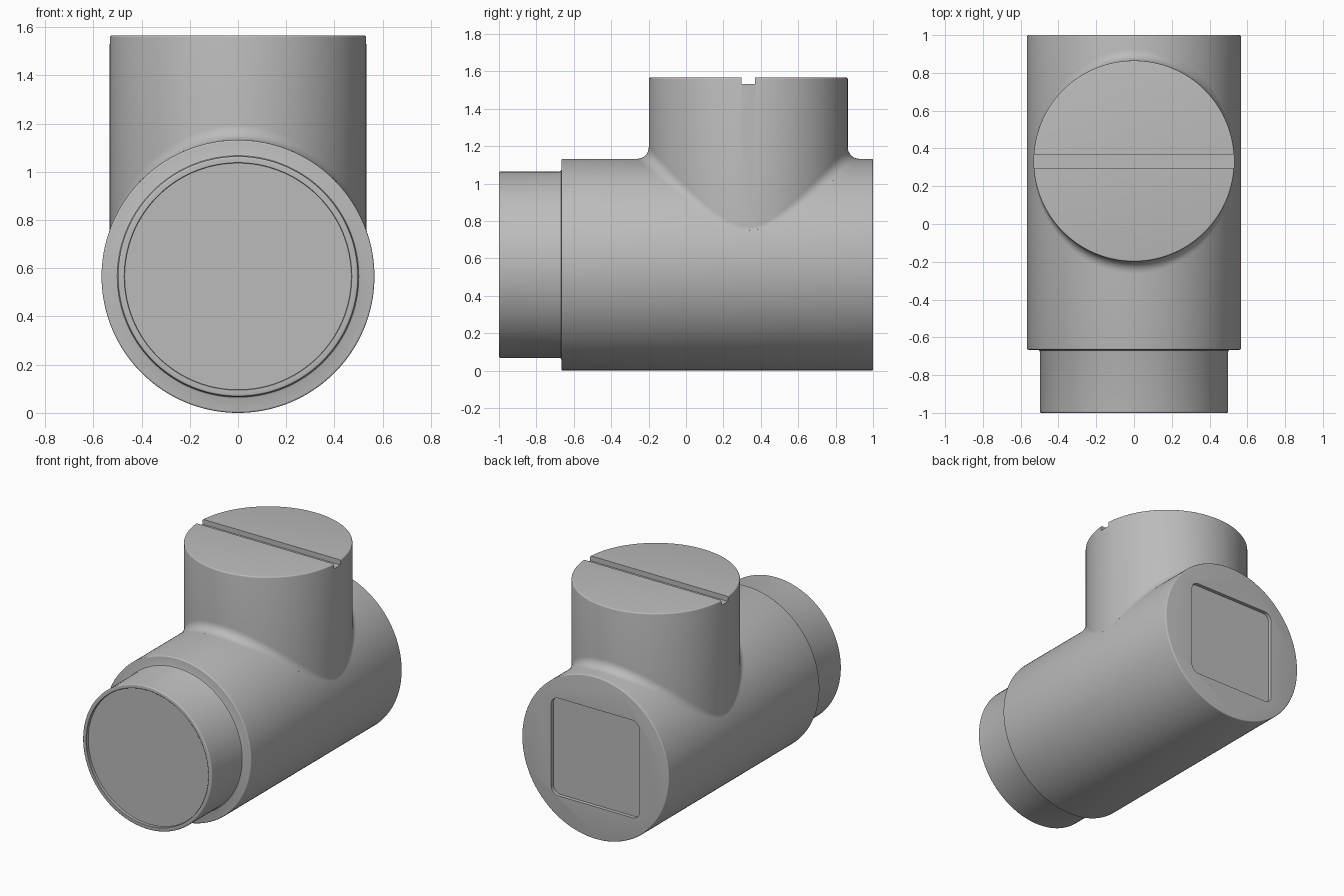
import bpy, bmesh, math

if "Cube" in bpy.data.objects:
    bpy.data.objects.remove(bpy.data.objects["Cube"])

SEG = 160
R, ZC = 0.566, 0.566           # run radius and axis height
A, BY, TOP = 0.532, 0.333, 1.566  # branch radius, centre, top
FIL = 0.062                    # saddle fillet radius

grey = bpy.data.materials.new("grey plastic")
grey.diffuse_color = (0.5, 0.5, 0.5, 1)
grey.use_nodes = True
grey.node_tree.nodes["Principled BSDF"].inputs["Base Color"].default_value = grey.diffuse_color


def skin(name, rings):
    """Closed mesh through a list of equal-length point rings, capped at both ends."""
    bm = bmesh.new()
    loops = [[bm.verts.new(p) for p in ring] for ring in rings]
    n = len(loops[0])
    for a, b in zip(loops, loops[1:]):
        for i in range(n):
            j = (i + 1) % n
            bm.faces.new((a[i], a[j], b[j], b[i]))
    bm.faces.new(loops[0])
    bm.faces.new(loops[-1])
    bmesh.ops.recalc_face_normals(bm, faces=bm.faces)
    me = bpy.data.meshes.new(name)
    bm.to_mesh(me)
    bm.free()
    me.materials.append(grey)
    ob = bpy.data.objects.new(name, me)
    bpy.context.collection.objects.link(ob)
    return ob


def cut(ob, cutter):
    mod = ob.modifiers.new("cut", 'BOOLEAN')
    mod.operation, mod.solver, mod.object = 'DIFFERENCE', 'EXACT', cutter
    bpy.context.view_layer.objects.active = ob
    bpy.ops.object.modifier_apply(modifier=mod.name)
    cutter.hide_render = True
    cutter.hide_set(True)


def smooth(ob):
    bpy.ops.object.select_all(action='DESELECT')
    ob.select_set(True)
    bpy.context.view_layer.objects.active = ob
    bpy.ops.object.shade_smooth_by_angle(angle=math.radians(32))


def rounded(r, y, dr, dy, b, n=4):
    """Quarter-round points from (r, y) corner: starts on the flat, ends on the wall."""
    return [(r + dr * b * (1 - math.sin(t)), y + dy * b * (1 - math.cos(t)))
            for t in (math.pi / 2 * k / n for k in range(n + 1))]


angles = [2 * math.pi * i / SEG for i in range(SEG)]

# Run: horizontal pipe with a stepped spigot and a recessed front disc
profile = [(0.47, -0.978), (0.47, -0.998), (0.472, -1.0)]
profile += rounded(0.498, -1.0, -1, 1, 0.008)
profile += [(0.498, -0.677), (0.501, -0.669), (0.508, -0.666)]
profile += rounded(R, -0.666, -1, 1, 0.008)
profile += rounded(R, 1.0, -1, -1, 0.008)[::-1]
run = skin("pipe_run", [[(r * math.cos(t), y, ZC + r * math.sin(t)) for t in angles]
                        for r, y in profile])

# Rounded square pocket in the back end
H, C = 0.34, 0.055
square = []
for q in range(4):
    sx, sz = ((1, 1), (-1, 1), (-1, -1), (1, -1))[q]
    for k in range(9):
        t = math.pi / 2 * (q + k / 8)
        square.append((sx * (H - C) + C * math.cos(t), sz * (H - C) + C * math.sin(t)))
pocket = skin("pocket_cutter", [[(x, y, ZC + z) for x, z in square] for y in (0.975, 1.1)])
cut(run, pocket)
smooth(run)

# Branch: vertical pipe whose foot flares into the run with a rolling-ball fillet
cap = rounded(A, TOP, -1, -1, 0.008)
rings = [[(r * math.cos(t), BY + r * math.sin(t), z) for t in angles] for r, z in cap]
STEPS = 8
foot = [[] for _ in range(STEPS + 3)]
for t in angles:
    c, s = math.cos(t), math.sin(t)
    bx, by = (A + FIL) * c, (A + FIL) * s
    bz = math.sqrt((R + FIL) ** 2 - bx * bx)
    d0 = (-c, -s, 0)                              # ball centre towards branch wall
    d1 = (-bx / (R + FIL), 0, -bz / (R + FIL))    # ball centre towards run wall
    w = math.acos(max(-1, min(1, sum(p * q for p, q in zip(d0, d1)))))
    for k in range(STEPS + 1):
        f = k / STEPS
        a, b = math.sin((1 - f) * w) / math.sin(w), math.sin(f * w) / math.sin(w)
        d = [a * p + b * q for p, q in zip(d0, d1)]
        foot[k].append((bx + FIL * d[0], BY + by + FIL * d[1], ZC + bz + FIL * d[2]))
    x, y, z = foot[STEPS][-1]
    foot[STEPS + 1].append((x * 0.96, y, ZC + (z - ZC) * 0.96))
    foot[STEPS + 2].append((0.3 * c, BY + 0.3 * s, ZC + 0.05))   # hidden inside the run
branch = skin("branch_pipe", rings + foot)

# Slot across the branch top
slot = skin("slot_cutter", [[(x, 0.333 + dy, z) for dy, z in
                             ((-0.036, 1.531), (0.036, 1.531), (0.036, 1.7), (-0.036, 1.7))]
                            for x in (-0.7, 0.7)])
cut(branch, slot)
smooth(branch)
